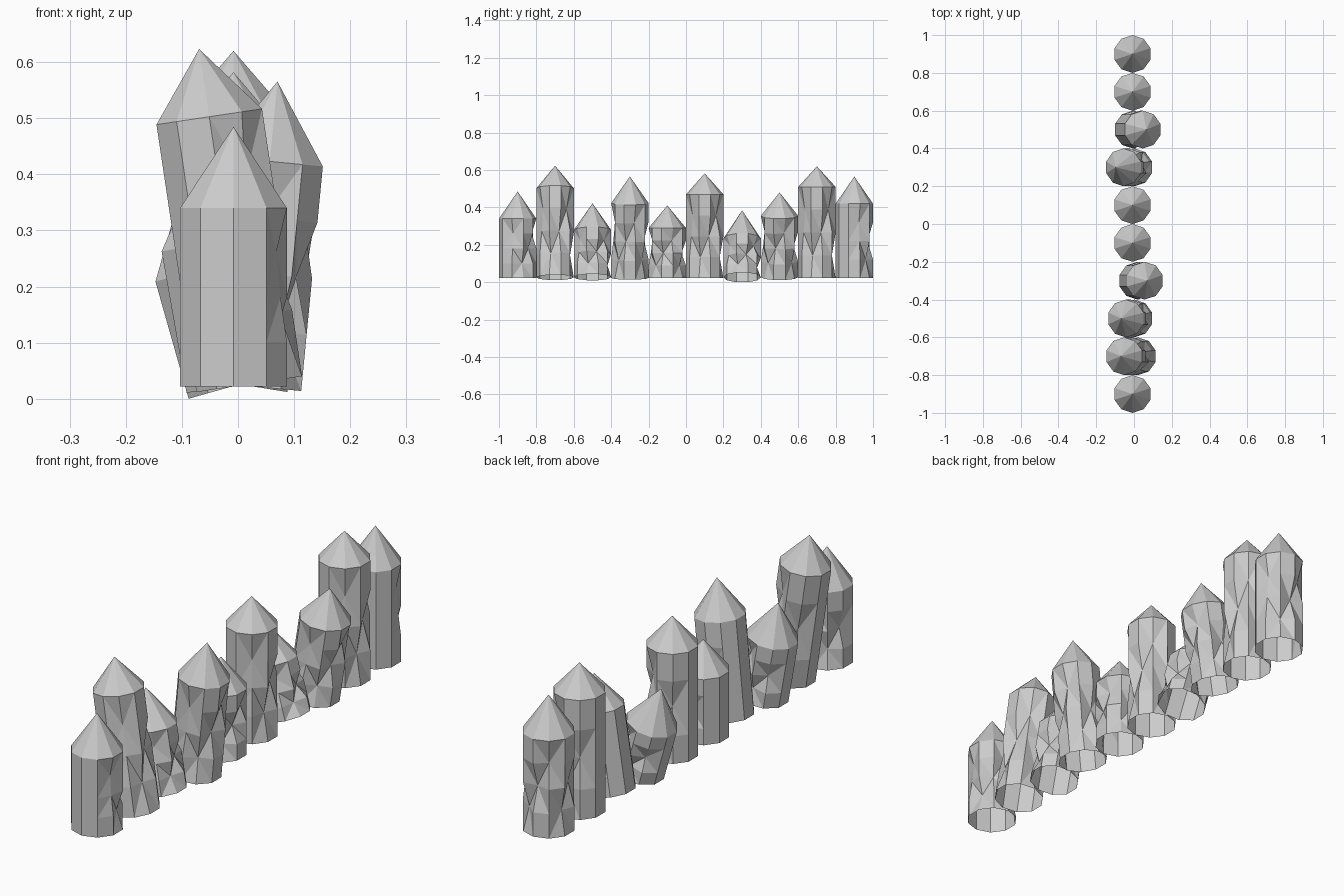
import bpy, bmesh
from math import sin, cos, radians
from mathutils import Matrix

if "Cube" in bpy.data.objects:
    bpy.data.objects.remove(bpy.data.objects["Cube"])

SIDES, RADIUS = 10, 0.1
LEVELS = [0, 0.25, 0.5, 0.75, 1]          # ring heights as share of the shaft
# chipped points: (steps around from the worn side, ring, how far pushed in)
CHIPS = [(0, 2, 0.03), (1, 3, 0.025), (-1, 1, 0.025), (2, 1, 0.02),
         (-2, 3, 0.02), (3, 2, 0.025), (-2, 2, 0.012)]

# y, base x, base z, shaft length, tip length, lean towards +x, worn side angle
STAKES = [
    (-0.9, -0.008, 0.022, 0.318, 0.145, 0, 54),
    (-0.7, 0.020, 0.026, 0.482, 0.122, -8.5, 18),
    (-0.5, 0.002, 0.027, 0.256, 0.145, -10, 18),
    (-0.3, 0.018, 0.023, 0.402, 0.143, 5.5, -18),
    (-0.1, -0.008, 0.022, 0.268, 0.120, 0, -18),
    (0.1, -0.008, 0.022, 0.448, 0.112, 0, 18),
    (0.3, 0.0035, 0.026, 0.217, 0.155, -15.8, 18),
    (0.5, -0.006, 0.027, 0.332, 0.127, 9, -18),
    (0.7, -0.008, 0.022, 0.488, 0.110, 0, 18),
    (0.9, -0.008, 0.022, 0.398, 0.145, 0, 90),
]


def make_stake(name, y, x, z, shaft, tip, lean, worn):
    bm = bmesh.new()
    start = round((worn - 90) / 36)
    depth = {((start + k) % SIDES, ring): d for k, ring, d in CHIPS}

    # ten-sided shaft, open at the bottom
    rings = []
    for j, level in enumerate(LEVELS):
        ring = []
        for i in range(SIDES):
            a = radians(90 + 36 * i)
            r = RADIUS - depth.get((i, j), 0)
            ring.append(bm.verts.new((r * cos(a), r * sin(a), level * shaft)))
        rings.append(ring)
    for low, high in zip(rings, rings[1:]):
        for i in range(SIDES):
            n = (i + 1) % SIDES
            bm.faces.new((low[i], low[n], high[n], high[i]))

    # pointed tip
    apex = bm.verts.new((0, 0, shaft + tip))
    for i in range(SIDES):
        bm.faces.new((rings[-1][i], rings[-1][(i + 1) % SIDES], apex))

    # facet the chips, leave the untouched sides as whole planks
    bmesh.ops.triangulate(bm, faces=bm.faces[:])
    bmesh.ops.dissolve_limit(bm, angle_limit=0.01, verts=bm.verts[:], edges=bm.edges[:])
    bm.transform(Matrix.Translation((x, y, z)) @ Matrix.Rotation(radians(lean), 4, 'Y'))

    mesh = bpy.data.meshes.new(name)
    bm.to_mesh(mesh)
    bm.free()
    bpy.context.collection.objects.link(bpy.data.objects.new(name, mesh))


# row of stakes
for n, values in enumerate(STAKES, 1):
    make_stake(f"palisade_stake_{n}", *values)
